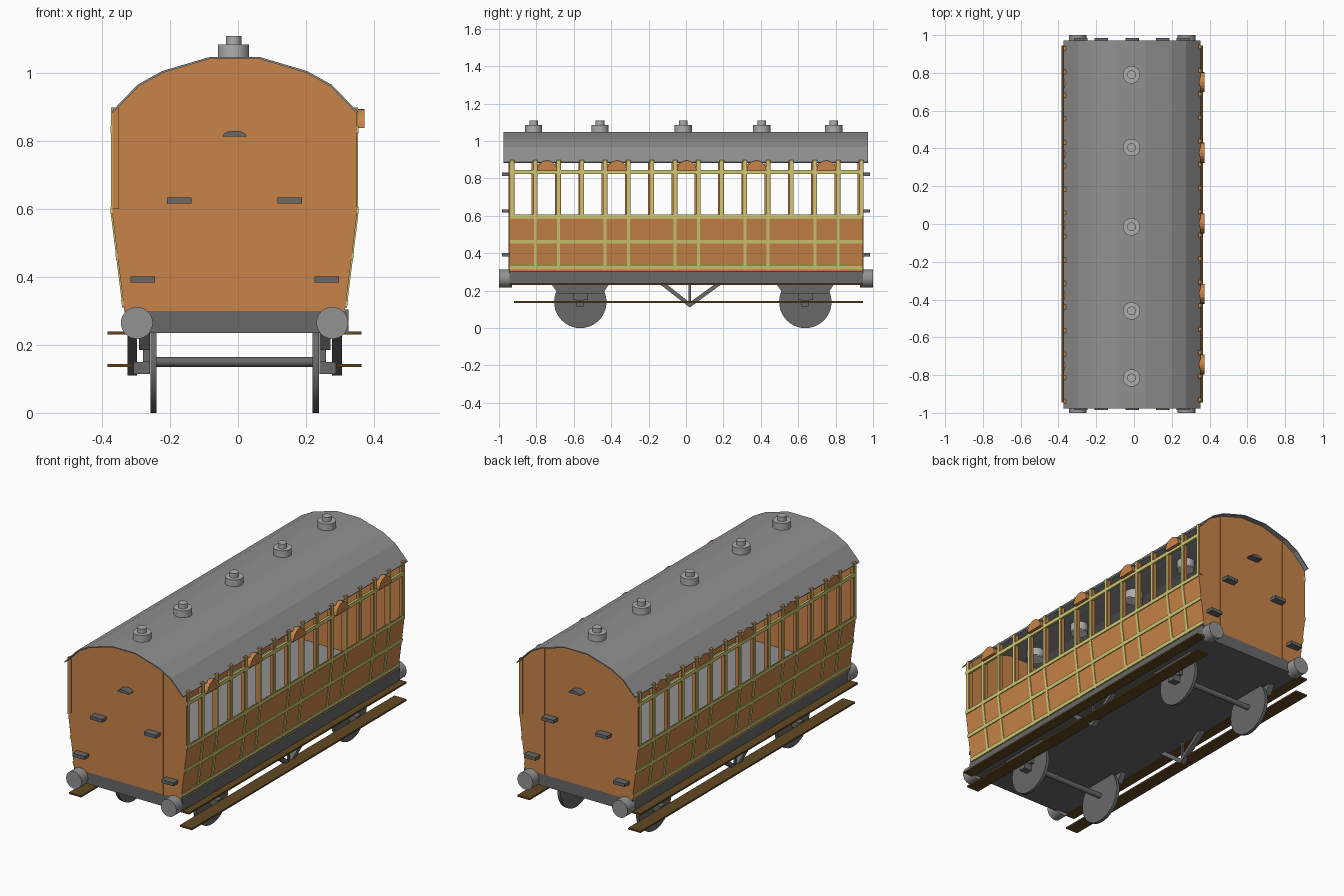
import bpy, bmesh, math
from mathutils import Vector

cube = bpy.data.objects.get("Cube")
if cube:
    bpy.data.objects.remove(cube, do_unlink=True)


def material(name, r, g, b):
    m = bpy.data.materials.new(name)
    m.use_nodes = True
    m.diffuse_color = (r, g, b, 1)
    m.node_tree.nodes["Principled BSDF"].inputs["Base Color"].default_value = (r, g, b, 1)
    return m


TEAK = material("teak orange", 0.58, 0.23, 0.065)
LINING = material("pale yellow lining", 0.62, 0.58, 0.17)
ROOF = material("roof grey", 0.28, 0.28, 0.28)
IRON = material("dark iron grey", 0.14, 0.14, 0.14)
STEEL = material("buffer grey", 0.29, 0.29, 0.29)
VENT = material("light vent grey", 0.42, 0.42, 0.42)
WOOD = material("dark brown wood", 0.12, 0.065, 0.015)
WHITE = material("lamp white", 0.8, 0.8, 0.8)

CX = -0.01        # the body sits slightly off the middle
END = 0.945       # half length of the body


def prism(name, pts, axis, a, b, mat):
    """Extrude a 2D outline from a to b along x (points y,z) or y (points x,z)."""
    bm = bmesh.new()

    def place(p, t):
        return (t, p[0], p[1]) if axis == "x" else (p[0], t, p[1])
    low = [bm.verts.new(place(p, a)) for p in pts]
    high = [bm.verts.new(place(p, b)) for p in pts]
    bm.faces.new(low)
    bm.faces.new(high[::-1])
    for i in range(len(pts)):
        j = (i + 1) % len(pts)
        bm.faces.new((low[j], low[i], high[i], high[j]))
    bmesh.ops.recalc_face_normals(bm, faces=bm.faces)
    mesh = bpy.data.meshes.new(name)
    bm.to_mesh(mesh)
    bm.free()
    mesh.materials.append(mat)
    ob = bpy.data.objects.new(name, mesh)
    bpy.context.collection.objects.link(ob)
    return ob


def box(name, x0, x1, y0, y1, z0, z1, mat):
    return prism(name, [(x0, z0), (x1, z0), (x1, z1), (x0, z1)], "y", y0, y1, mat)


def cylinder(name, radius, start, end, mat, sides=32):
    start, end = Vector(start), Vector(end)
    axis = end - start
    bpy.ops.mesh.primitive_cylinder_add(
        vertices=sides, radius=radius, depth=axis.length, location=(start + end) / 2,
        rotation=axis.to_track_quat("Z", "Y").to_euler())
    ob = bpy.context.object
    ob.name = name
    ob.data.materials.append(mat)
    bpy.ops.object.shade_smooth_by_angle()
    return ob


def arc(cy, cz, ry, rz, n=10):
    return [(cy + ry * math.cos(math.pi * i / n), cz + rz * math.sin(math.pi * i / n))
            for i in range(n + 1)]


def mirrored(half):
    """Full outline about the body centre from its right half."""
    return [(CX + u, z) for u, z in half] + [(CX - u, z) for u, z in half[::-1]]


# Roof shell and end walls
roof_half = [(0.362, 0.888), (0.286, 0.967), (0.214, 1.007), (0.072, 1.049)]
outer = mirrored(roof_half)
inner = mirrored([(u - 0.003, z - 0.005) for u, z in roof_half])
prism("roof", outer + inner[::-1], "y", -0.977, 0.972, ROOF)
end_outline = mirrored([(0.325, 0.3), (0.36, 0.58)]
                       + [(u - 0.002, z - 0.004) for u, z in roof_half])

for s, side in ((-1, "front"), (1, "back")):
    def end_box(name, u0, u1, depth, z0, z1, mat):
        box(f"{side}_{name}", CX + u0, CX + u1, *sorted((s * END, s * (END + depth))), z0, z1, mat)

    prism(f"{side}_end_wall", end_outline, "y", s * END, s * (END - 0.012), TEAK)
    prism(f"{side}_lamp_bracket", arc(CX, 0.814, 0.036, 0.017), "y", s * END, s * 0.985, IRON)
    for m in (-1, 1):
        end_box("end_strip", m * 0.212 - 0.006, m * 0.212 + 0.006, 0.003, 0.3, 1.0, TEAK)
        end_box("upper_step", m * 0.163 - 0.036, m * 0.163 + 0.036, 0.04, 0.617, 0.635, IRON)
        end_box("lower_step", m * 0.271 - 0.036, m * 0.271 + 0.036, 0.04, 0.384, 0.402, IRON)
        bx = CX + m * 0.288
        cylinder(f"{side}_buffer", 0.047, (bx, s * 0.93, 0.265), (bx, s, 0.265), STEEL)

# Underframe and floor
box("underframe", CX - 0.325, CX + 0.335, -END, END, 0.235, 0.304, IRON)
box("floor", CX - 0.315, CX + 0.315, -0.935, 0.935, 0.304, 0.31, ROOF)

# Side walls; the second side is the first turned half a circle
posts = [-0.93 + 0.1245 * i for i in range(16)]


def wall_u(z):
    return 0.325 + 0.035 * min(1, (z - 0.3) / 0.28)


def slab(name, s, z0, z1, y0, y1, depth, proud, mat):
    """Piece of side wall following its slope between two heights."""
    zs = [z0] + ([0.58] if z0 < 0.58 < z1 else []) + [z1]
    face = [(CX + s * (wall_u(z) + proud), z) for z in zs]
    back = [(CX + s * (wall_u(z) - depth), z) for z in zs[::-1]]
    prism(name, face + back, "y", s * y0, s * y1, mat)


for s, side in ((1, "left"), (-1, "right")):
    slab(f"{side}_lower_panel", s, 0.3, 0.6, -END, END, 0.012, 0, TEAK)
    for z in (0.323, 0.462, 0.597, 0.835):
        slab(f"{side}_waist_lining", s, z - 0.01, z + 0.01, -END, END,
             0.008 if z > 0.8 else 0, 0.005, LINING)
    for i, y in enumerate(posts):
        slab(f"{side}_window_post", s, 0.6, 0.9, y - 0.012, y + 0.012, 0.02, 0, TEAK)
        slab(f"{side}_post_lining", s, 0.6, 0.9, y - 0.008, y + 0.008, 0, 0.004, LINING)
        if i % 3:
            slab(f"{side}_panel_lining", s, 0.31, 0.6, y - 0.008, y + 0.008, 0, 0.004, LINING)
    # Half-round hoods over the doors
    for k in range(5):
        y = (posts[3 * k + 1] + posts[3 * k + 2]) / 2
        prism(f"{side}_door_hood", arc(s * y, 0.84, 0.053, 0.056), "x", s * 0.335, s * 0.372, TEAK)

    # Footboards
    def side_box(name, u0, u1, *rest):
        box(f"{side}_{name}", *sorted((CX + s * u0, CX + s * u1)), *rest)
    side_box("upper_footboard", 0.316, 0.374, -END, END, 0.231, 0.24, WOOD)
    side_box("lower_footboard", 0.3, 0.374, -0.92, END, 0.135, 0.144, WOOD)
    # V-shaped brake hanger
    brake = [(-0.14, 0.235), (0.02, 0.11), (0.19, 0.235), (0.155, 0.235), (0.02, 0.137), (-0.105, 0.235)]
    prism(f"{side}_brake_hanger", brake, "x", CX + s * 0.287, CX + s * 0.316, IRON)
    side_box("brake_rod", 0.297, 0.307, 0.014, 0.026, 0.125, 0.235, IRON)
    # Wheels with springs and axle boxes
    for y in (-0.565, 0.638):
        cylinder(f"{side}_wheel", 0.14, (CX + s * 0.23, y, 0.14), (CX + s * 0.248, y, 0.14), IRON, 40)
        spring = [(y - 0.155, 0.236), (y - 0.12, 0.185), (y + 0.12, 0.185), (y + 0.155, 0.236)]
        prism(f"{side}_spring", spring, "x", CX + s * 0.25, CX + s * 0.282, IRON)
        side_box("axle_guard", 0.25, 0.27, y - 0.04, y + 0.04, 0.15, 0.19, IRON)
        side_box("axle_box", 0.25, 0.298, y - 0.02, y + 0.02, 0.115, 0.15, IRON)

for y in (-0.565, 0.638):
    cylinder("axle", 0.015, (CX - 0.235, y, 0.15), (CX + 0.235, y, 0.15), IRON, 16)

# Roof lamps that pass down through the roof
for y in (-0.815, -0.46, -0.015, 0.405, 0.79):
    x = CX - 0.003
    cylinder("roof_lamp_base", 0.046, (x, y, 1.0), (x, y, 1.086), VENT)
    cylinder("roof_lamp_cap", 0.023, (x, y, 1.08), (x, y, 1.111), VENT, 24)
    cylinder("roof_lamp_glass", 0.044, (x, y, 0.995), (x, y, 1.001), WHITE)
